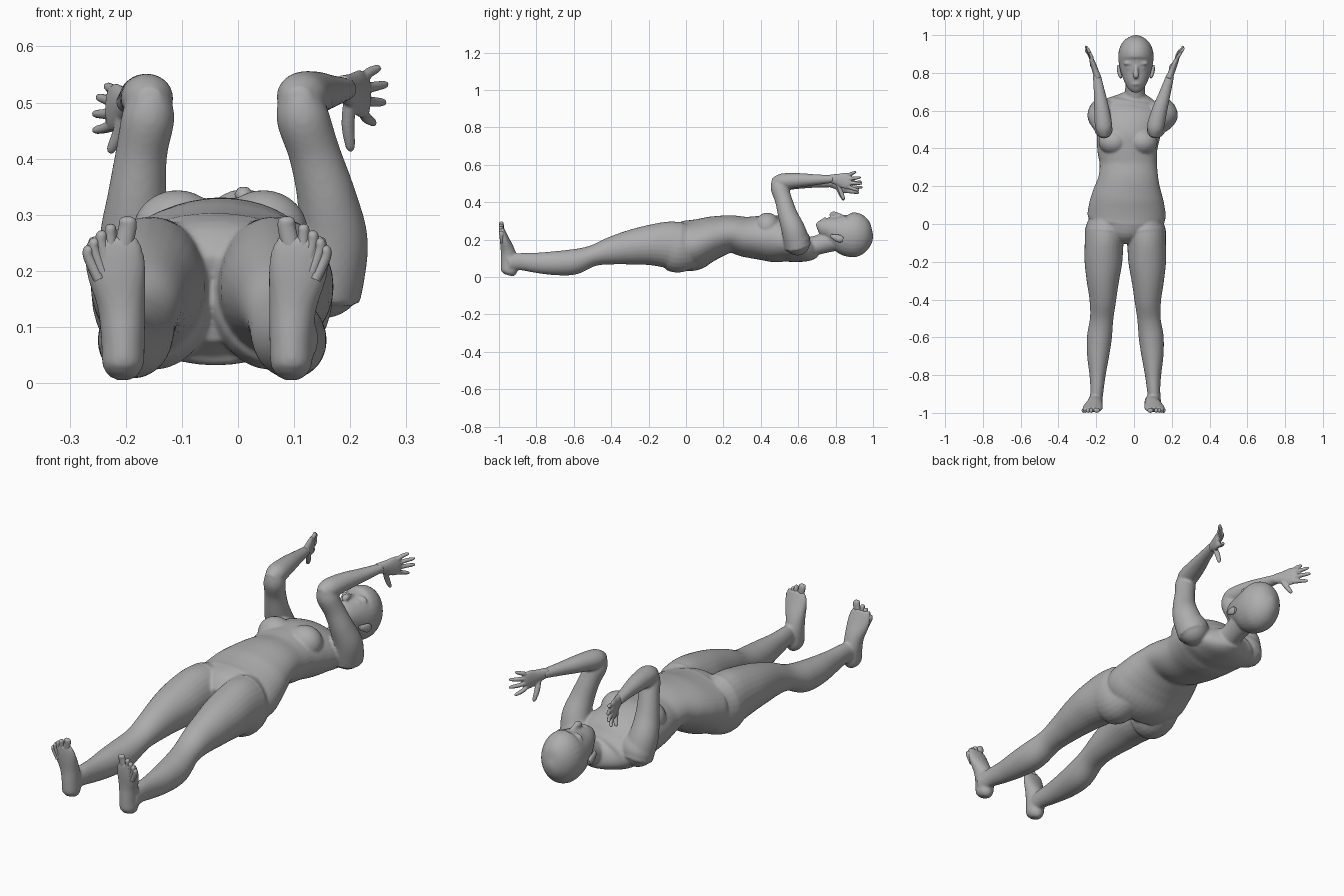
import bpy, bmesh, math
from mathutils import Vector, Matrix

skin = bpy.data.materials.new("grey_clay")
skin.diffuse_color = (0.42, 0.42, 0.42, 1)
X, Z = Vector((1, 0, 0)), Vector((0, 0, 1))


def catmull(a, b, c, d, t):
    return [0.5 * (2 * q + (r - p) * t + (2 * p - 5 * q + 4 * r - s) * t * t
                   + (3 * q - p - 3 * r + s) * t ** 3) for p, q, r, s in zip(a, b, c, d)]


def tube(bm, pts, side=X, n=28, sub=5):
    """Closed loft through (x, y, z, radius along side, radius across) points."""
    ext = [pts[0]] + list(pts) + [pts[-1]]
    path = [catmull(*ext[i:i + 4], k / sub) for i in range(len(pts) - 1) for k in range(sub)]
    path.append(pts[-1])
    rings = []
    for i, p in enumerate(path):
        a, b = path[max(i - 1, 0)], path[min(i + 1, len(path) - 1)]
        t = (Vector(b[:3]) - Vector(a[:3])).normalized()
        u = (side - t * side.dot(t)).normalized()
        v = t.cross(u)
        rings.append([bm.verts.new(Vector(p[:3]) + u * p[3] * math.cos(w) + v * p[4] * math.sin(w))
                      for w in (2 * math.pi * k / n for k in range(n))])
    faces = [bm.faces.new(rings[0]), bm.faces.new(rings[-1])]
    for r, s in zip(rings, rings[1:]):
        faces += [bm.faces.new((r[k], r[(k + 1) % n], s[(k + 1) % n], s[k])) for k in range(n)]
    bmesh.ops.recalc_face_normals(bm, faces=faces)


def ball(bm, loc, radii):
    bmesh.ops.create_uvsphere(bm, u_segments=24, v_segments=14, radius=1,
                              matrix=Matrix.Translation(loc) @ Matrix.Diagonal((*radii, 1)))


def finish(name, bm, voxel=None, smooth=0):
    me = bpy.data.meshes.new(name)
    bm.to_mesh(me)
    bm.free()
    ob = bpy.data.objects.new(name, me)
    bpy.context.collection.objects.link(ob)
    bpy.context.view_layer.objects.active = ob
    ob.select_set(True)
    if voxel:
        m = ob.modifiers.new("fuse", 'REMESH')
        m.mode, m.voxel_size = 'VOXEL', voxel
        s = ob.modifiers.new("soften", 'SMOOTH')
        s.factor, s.iterations = 0.5, smooth
        for mod in ("fuse", "soften"):
            bpy.ops.object.modifier_apply(modifier=mod)
    ob.data.materials.clear()
    ob.data.materials.append(skin)
    bpy.ops.object.shade_smooth_by_angle(angle=math.radians(50))
    ob.select_set(False)


# Torso, from crotch to base of neck
body = bmesh.new()
tube(body, [(-.045, -.085, .15, .08, .08), (-.045, -.03, .165, .165, .125), (-.04, .03, .17, .205, .137),
            (-.038, .10, .195, .2, .122), (-.035, .16, .215, .185, .112), (-.03, .24, .23, .16, .1),
            (-.03, .32, .215, .152, .108), (-.035, .40, .21, .16, .118), (-.03, .47, .205, .168, .125),
            (-.02, .54, .19, .175, .115), (-.01, .60, .165, .172, .09), (0, .65, .152, .13, .068),
            (.005, .69, .16, .055, .055)], n=40)
# Chest
for cx in (-.108, .045):
    ball(body, (cx, .435, .27), (.08, .07, .074))
# Neck and head
tube(body, [(0, .62, .15, .07, .06), (.005, .70, .17, .053, .052), (.01, .80, .2, .058, .06)])
tube(body, [(.01, .702, .257, .018, .02), (.01, .715, .26, .04, .042), (.01, .76, .258, .064, .062),
            (.01, .81, .243, .081, .09), (.01, .86, .228, .092, .115), (.01, .91, .225, .092, .119),
            (.01, .955, .222, .075, .098), (.01, .985, .22, .045, .06), (.01, 1.0, .22, .01, .012)])

# Legs and feet, reflected for the second side
leg = [(-.14, .04, .165, .09, .115), (-.15, -.04, .16, .11, .137), (-.158, -.1, .172, .103, .125),
       (-.162, -.2, .17, .1, .107), (-.165, -.3, .158, .086, .092), (-.165, -.4, .14, .071, .074),
       (-.171, -.5, .113, .062, .056), (-.183, -.6, .081, .066, .068), (-.19, -.7, .074, .058, .064),
       (-.193, -.8, .076, .043, .054), (-.196, -.88, .082, .035, .046), (-.203, -.95, .078, .033, .045)]
foot = [(-.205, -.95, .01, .02, .025), (-.205, -.946, .03, .036, .043), (-.205, -.945, .08, .039, .046),
        (-.208, -.953, .14, .043, .038), (-.217, -.97, .2, .053, .026), (-.222, -.98, .24, .051, .017),
        (-.222, -.984, .262, .042, .011)]
toes = [(-.197, .296, .016), (-.227, .283, .0105), (-.243, .271, .0105), (-.256, .258, .01), (-.266, .245, .01)]
for flip in (False, True):
    def side_x(x, total):
        return total - x if flip else x
    tube(body, [(side_x(p[0], -.092), *p[1:]) for p in leg])
    tube(body, [(side_x(p[0], -.11), *p[1:]) for p in foot])
    bm = bmesh.new()
    for x, z, r in toes:
        a, b = side_x(x * .6 - .22 * .4, -.11), side_x(x, -.11)
        tube(bm, [(a, -.984, z - .06, r, .01), (b, -.986, z - .02, r, .012), (b, -.989, z - .005, r * .9, .011),
                  (b, -.99, z, r * .45, .005)], n=12, sub=3)
    finish("right_toes" if flip else "left_toes", bm)

# Arms: bent at the elbow with forearms reaching past the head
upper = {"left": [(-.165, .6, .16), (-.183, .575, .25), (-.18, .545, .33), (-.172, .522, .41),
                  (-.16, .5, .475), (-.158, .492, .515)],
         "right": [(.15, .6, .16), (.168, .575, .25), (.158, .545, .33), (.136, .522, .41),
                   (.115, .5, .475), (.11, .492, .515)]}
lower = {"left": [(-.157, .46, .505), (-.16, .51, .507), (-.17, .6, .51), (-.182, .69, .507), (-.197, .79, .5)],
         "right": [(.108, .46, .505), (.113, .51, .51), (.135, .6, .517), (.163, .69, .52), (.193, .79, .524)]}
tips = {"left": [(-.235, .91, .53), (-.25, .94, .51), (-.257, .945, .48), (-.257, .925, .45), (-.228, .845, .41)],
        "right": [(.252, .91, .563), (.266, .935, .533), (.262, .943, .5), (.243, .925, .462), (.2, .845, .413)]}
for s in ("left", "right"):
    tube(body, [(*p, r, r) for p, r in zip(upper[s], (.07, .064, .053, .046, .047, .036))])
    tube(body, [(*p, r, r * .95) for p, r in zip(lower[s], (.022, .045, .041, .031, .021))])
    ball(body, (upper[s][0][0], .595, .19), (.076, .07, .075))
    # Hand: palm, four fingers and a thumb
    hand = bmesh.new()
    w = Vector(lower[s][-1])
    d = Vector((-.03 if s == "left" else .035, .085, -.012))
    tube(hand, [(*(w - d * .25), .018, .022), (*(w + d * .2), .017, .03), (*(w + d * .65), .015, .042),
                (*(w + d * .95), .012, .04), (*(w + d * 1.08), .005, .03)], n=20)
    for i, tip in enumerate(tips[s]):
        tip = Vector(tip)
        base = w + d * .85 + Z * (.029 - .02 * i) if i < 4 else w + d * .2 - Z * .012
        mid = base.lerp(tip, .5) + X * (.004 if s == "left" else -.004)
        r = .0095 if i < 4 else .012
        tube(hand, [(*base, r, r), (*mid, r, r), (*base.lerp(tip, .9), r * .75, r * .75),
                    (*tip, r * .3, r * .3)], n=12, sub=3)
    finish(s + "_hand", hand, .0035, 3)

# Nose, brow, eyelids, lips
tube(body, [(.01, .845, .322, .01, .008), (.01, .81, .333, .012, .012), (.01, .785, .337, .017, .014),
            (.01, .772, .325, .01, .008)])
ball(body, (.01, .742, .306), (.024, .011, .013))
for sx in (-1, 1):
    ball(body, (.01 + sx * .036, .85, .309), (.03, .011, .02))
    ball(body, (.01 + sx * .035, .825, .306), (.017, .009, .014))
finish("body", body, .006, 5)

# Ears
ears = bmesh.new()
for sx in (-1, 1):
    tube(ears, [(.01 + sx * .078, .775, .222, .006, .008), (.01 + sx * .085, .79, .215, .009, .014),
                (.01 + sx * .091, .82, .205, .01, .02), (.01 + sx * .092, .84, .2, .006, .012)], n=16)
finish("ears", ears)
